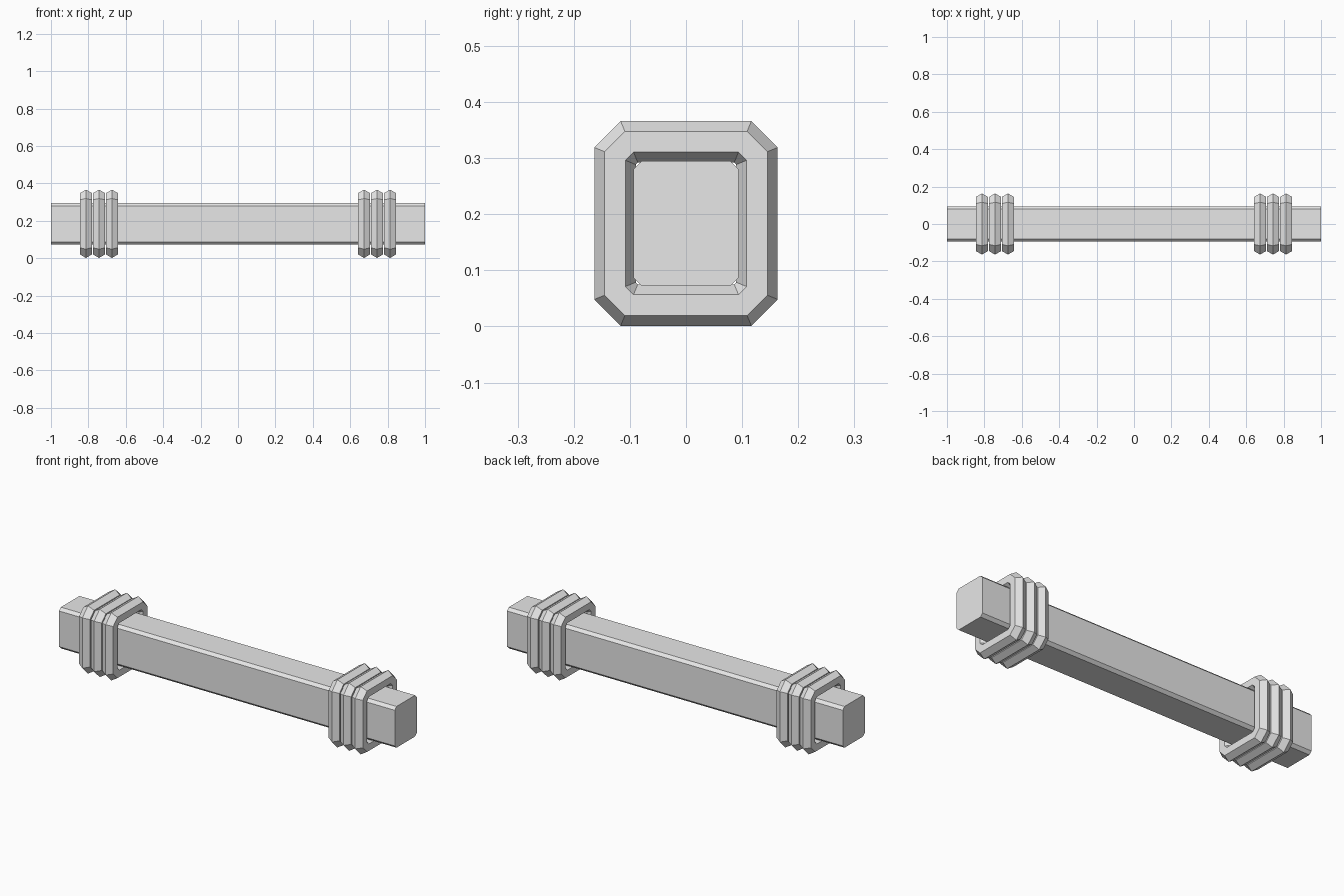
import bpy, bmesh, math

if "Cube" in bpy.data.objects:
    bpy.data.objects.remove(bpy.data.objects["Cube"])

CENTER_Z = 0.1835

grey = bpy.data.materials.new("plain grey")
grey.diffuse_color = (0.8, 0.8, 0.8, 1)
grey.use_nodes = True
grey.node_tree.nodes["Principled BSDF"].inputs["Base Color"].default_value = grey.diffuse_color


def octagon(x, hy, hz, c):
    """Chamfered rectangle in the YZ plane."""
    return [(x, y, z + CENTER_Z) for y, z in (
        (hy, -hz + c), (hy, hz - c), (hy - c, hz), (-hy + c, hz),
        (-hy, hz - c), (-hy, -hz + c), (-hy + c, -hz), (hy - c, -hz))]


def loft(name, sections, closed):
    """Skin octagonal sections into a solid bar or a closed ring."""
    bm = bmesh.new()
    loops = [[bm.verts.new(p) for p in s] for s in sections]
    pairs = list(zip(loops, loops[1:]))
    if closed:
        pairs.append((loops[-1], loops[0]))
    else:
        bm.faces.new(loops[0])
        bm.faces.new(loops[-1])
    for a, b in pairs:
        for i in range(8):
            j = (i + 1) % 8
            bm.faces.new((a[i], a[j], b[j], b[i]))
    bmesh.ops.recalc_face_normals(bm, faces=bm.faces)
    mesh = bpy.data.meshes.new(name)
    bm.to_mesh(mesh)
    bm.free()
    mesh.materials.append(grey)
    bpy.context.collection.objects.link(bpy.data.objects.new(name, mesh))


# Long bar with chamfered edges
loft("beam", [octagon(x, 0.094, 0.111, 0.015) for x in (-1, 1)], False)

# Three rope bands at each end, hexagonal in section
R = 0.037
for side, label in ((-1, "left"), (1, "right")):
    for n, dist in enumerate((0.674, 0.743, 0.813), 1):
        rings = []
        for k in range(6):
            a = math.radians(60 * k)
            d = R * math.cos(a)
            rings.append(octagon(side * dist + R * math.sin(a),
                                 0.1265 + d, 0.1455 + d,
                                 0.0253 + d * (2 - math.sqrt(2))))
        loft(f"{label}_band_{n}", rings, True)
